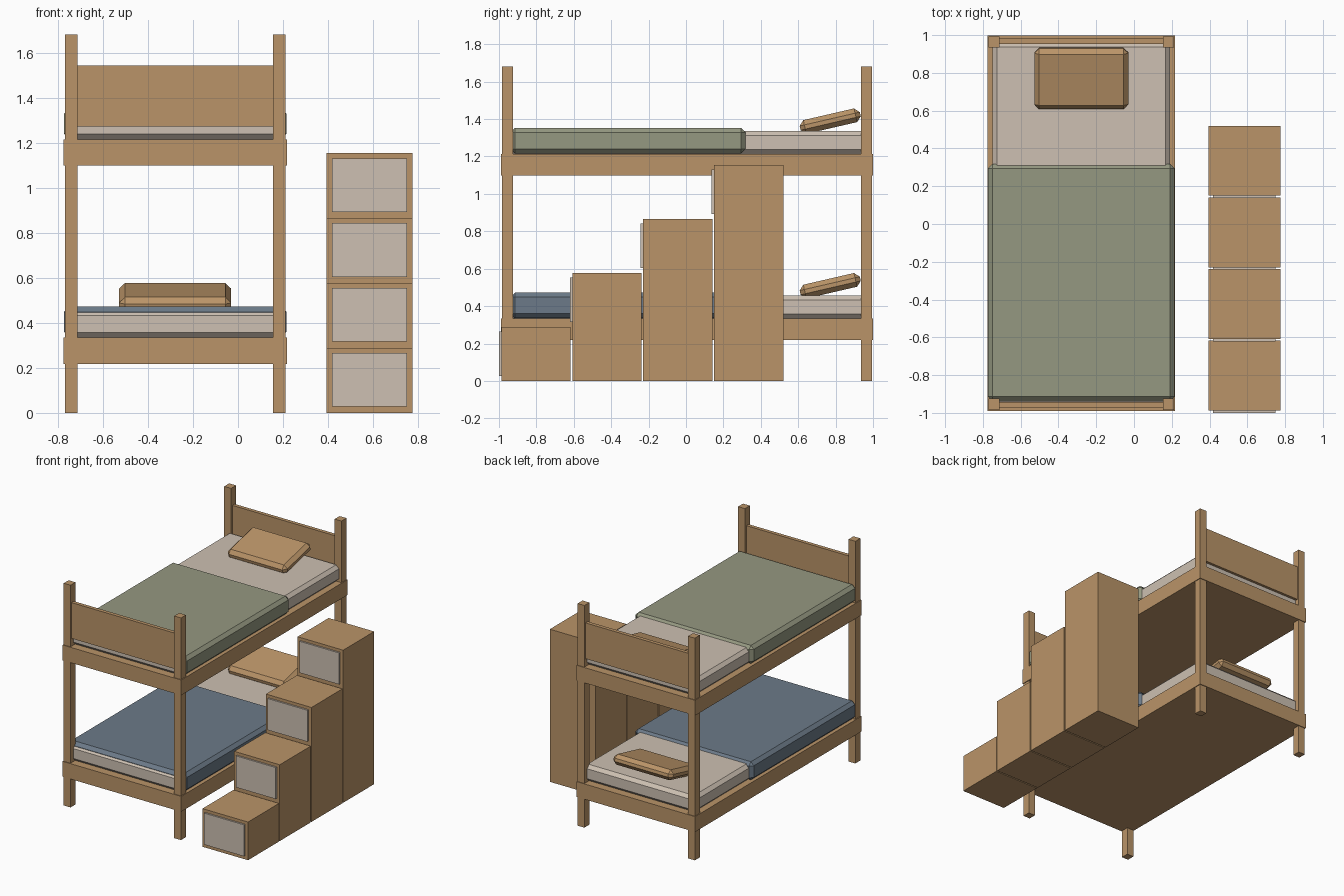
import bpy, bmesh
from mathutils import Matrix, Vector

if "Cube" in bpy.data.objects:
    bpy.data.objects.remove(bpy.data.objects["Cube"])


def material(name, rgb):
    lin = [((c / 255 + 0.055) / 1.055) ** 2.4 for c in rgb]
    m = bpy.data.materials.new(name)
    m.diffuse_color = (*lin, 1)
    m.use_nodes = True
    m.node_tree.nodes["Principled BSDF"].inputs["Base Color"].default_value = m.diffuse_color
    return m


WOOD = material("warm wood", (186, 148, 104))
LINEN = material("pale linen", (205, 192, 178))
GREEN = material("sage green", (149, 152, 129))
BLUE = material("slate blue", (108, 122, 136))


def box(name, mat, x, y, z, bevel=0.0, tilt=0.0):
    """Box from (min, max) ranges, optionally chamfered and tilted about x."""
    lo, hi = Vector((x[0], y[0], z[0])), Vector((x[1], y[1], z[1]))
    bm = bmesh.new()
    bmesh.ops.create_cube(bm, size=1, matrix=Matrix.Diagonal((*(hi - lo), 1)))
    if bevel:
        bmesh.ops.bevel(bm, geom=bm.edges[:], offset=bevel, segments=1,
                        affect='EDGES', profile=0.5)
    mesh = bpy.data.meshes.new(name)
    bm.to_mesh(mesh)
    bm.free()
    mesh.materials.append(mat)
    ob = bpy.data.objects.new(name, mesh)
    ob.location = (lo + hi) / 2
    ob.rotation_euler.x = tilt
    bpy.context.collection.objects.link(ob)
    return ob


CX, CY = -0.279, 0.005           # centre of the bed


def span(c, half):
    return (c - half, c + half)


# Corner posts
for sx, side in ((-1, "left"), (1, "right")):
    for sy, end in ((-1, "front"), (1, "back")):
        box(f"{end}_{side}_post", WOOD, span(CX + sx * 0.462, 0.0285),
            span(CY + sy * 0.959, 0.0295), (0, 1.68))

# Two beds: frame, mattress, blanket, pillow
for level, z, cloth in (("lower", 0.218, BLUE), ("upper", 1.098, GREEN)):
    box(f"{level}_bed_frame", WOOD, span(CX, 0.496), span(CY, 0.994), (z, z + 0.116))
    box(f"{level}_mattress", LINEN, span(CX, 0.469), span(CY, 0.956),
        (z + 0.116, z + 0.239), bevel=0.024)
    box(f"{level}_blanket", cloth, span(CX, 0.494), (-0.938, 0.318),
        (z + 0.118, z + 0.255), bevel=0.024)
    box(f"{level}_pillow", WOOD, span(CX, 0.249), span(0.771, 0.165),
        span(z + 0.291, 0.0375), bevel=0.026, tilt=0.227)

# Headboard and footboard on the upper bed
for sy, name in ((-1, "footboard"), (1, "headboard")):
    box(name, WOOD, span(CX, 0.436), span(CY + sy * 0.962, 0.014), (1.273, 1.544))

# Storage stairs, each block with one drawer front
for i in range(4):
    y, top = -0.987 + i * 0.379, 0.2885 * (i + 1)
    box(f"stair_block_{i + 1}", WOOD, (0.394, 0.775), (y, y + 0.370), (0, top))
    box(f"drawer_front_{i + 1}", LINEN, (0.417, 0.750), (y - 0.013, y + 0.005),
        (top - 0.261, top - 0.023))
